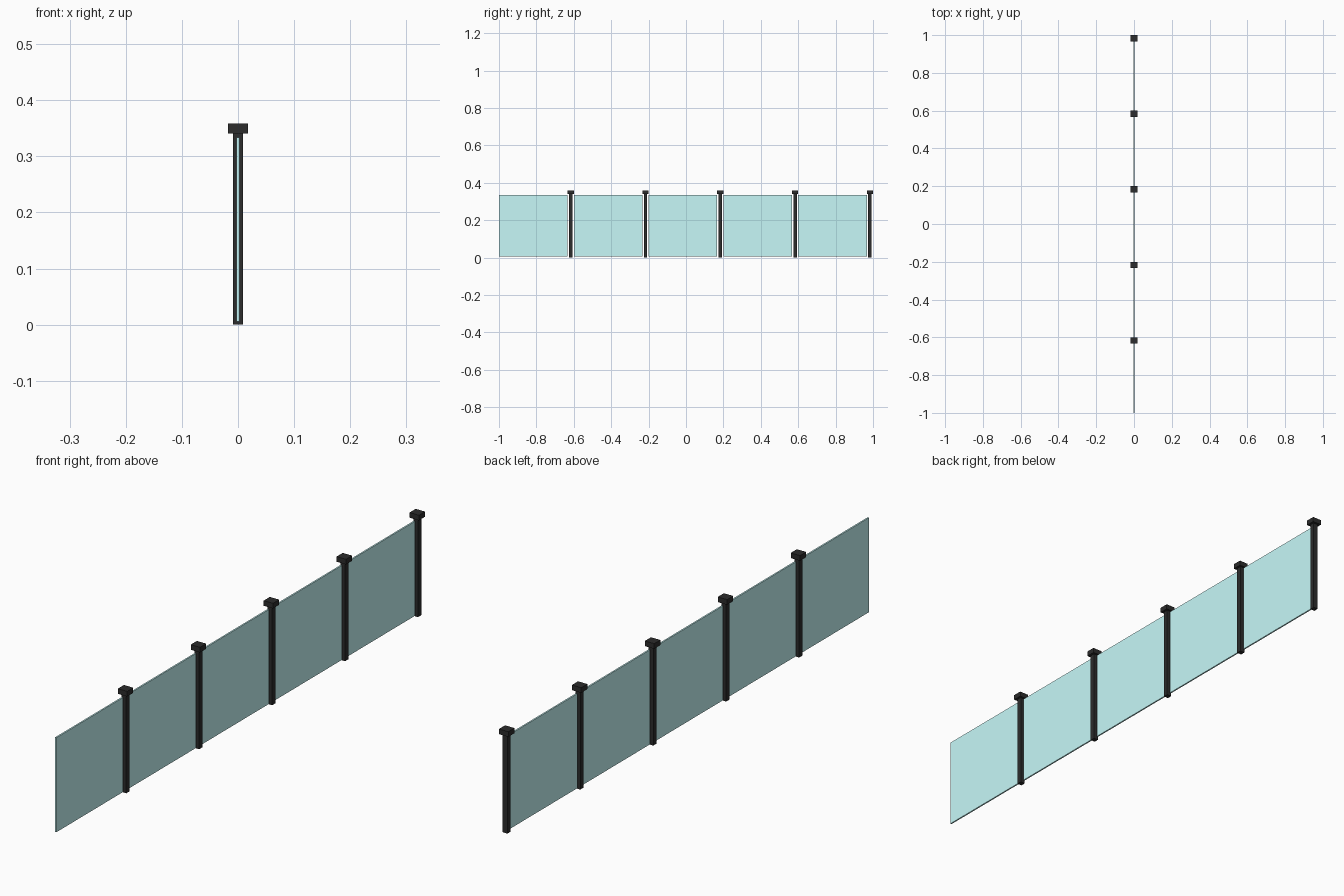
import bpy

if "Cube" in bpy.data.objects:
    bpy.data.objects.remove(bpy.data.objects["Cube"])

def material(name, color):
    m = bpy.data.materials.new(name)
    m.diffuse_color = color
    m.use_nodes = True
    m.node_tree.nodes["Principled BSDF"].inputs["Base Color"].default_value = m.diffuse_color
    return m

dark = material("dark_metal", (0.025, 0.025, 0.025, 1.0))
glass = material("tinted_glass", (0.57, 0.94, 0.94, 0.6))

def box(name, x, y, z, mat):
    """Box spanning the given (min, max) ranges."""
    spans = (x, y, z)
    bpy.ops.mesh.primitive_cube_add(size=1, location=[(a + b) / 2 for a, b in spans])
    ob = bpy.context.object
    ob.name = name
    ob.scale = [b - a for a, b in spans]
    bpy.ops.object.transform_apply(location=False, rotation=False, scale=True)
    ob.data.materials.append(mat)
    return ob

PITCH = 0.4
CAP_X, CAP_Y = 0.0178, 0.0167      # cap half sizes
POST = 0.009                       # post half size
GLASS = 0.0027                     # pane half thickness
TOP, NECK = 0.359, 0.341

for i in range(5):
    start = -1.0 + PITCH * i
    end = start + PITCH
    mid = end - CAP_Y
    # glass pane, stopping short of the post
    box(f"glass_pane_{i+1}", (-GLASS, GLASS), (start, end - 2 * CAP_Y),
        (0.006, 0.334), glass)
    # post
    box(f"post_{i+1}", (-POST, POST), (mid - POST, mid + POST), (0, NECK), dark)
    # post cap
    box(f"post_cap_{i+1}", (-CAP_X, CAP_X), (mid - CAP_Y, mid + CAP_Y),
        (NECK, TOP), dark)
